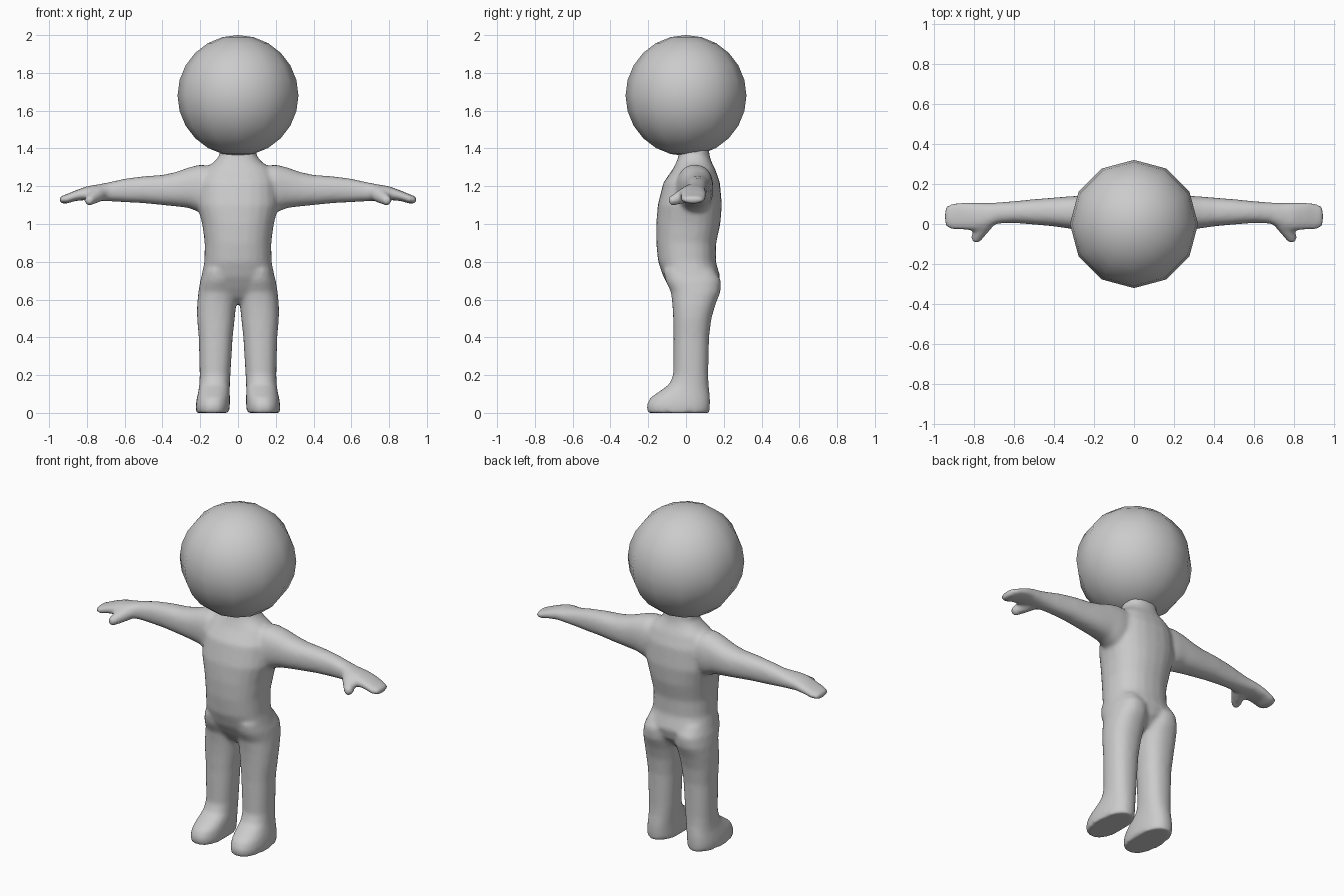
import bpy, bmesh, math
from mathutils import Vector

if "Cube" in bpy.data.objects:
    bpy.data.objects.remove(bpy.data.objects["Cube"])

bm = bmesh.new()
N = 24


def loft(sections, axis, sign=1, power=2.3):
    """Closed skin through rounded sections: (t, a_min, a_max, b_min, b_max)."""
    rings = []
    for t, a0, a1, b0, b1 in sections:
        ring = []
        for i in range(N):
            c, s = math.cos(math.tau * i / N), math.sin(math.tau * i / N)
            a = (a0 + a1) / 2 + (a1 - a0) / 2 * math.copysign(abs(c) ** (2 / power), c)
            b = (b0 + b1) / 2 + (b1 - b0) / 2 * math.copysign(abs(s) ** (2 / power), s)
            p = (a, b, t) if axis == 'z' else (t, a, b)
            ring.append(bm.verts.new((p[0] * sign, p[1], p[2])))
        rings.append(ring)
    for r, q in zip(rings, rings[1:]):
        for i in range(N):
            j = (i + 1) % N
            bm.faces.new((r[i], r[j], q[j], q[i]))
    bm.faces.new(rings[0])
    bm.faces.new(rings[-1])


# Torso and neck: (z, half width, back/front limits)
torso = [(1.42, .095, -.03, .12), (1.36, .10, -.04, .125), (1.33, .125, -.05, .135),
         (1.29, .18, -.07, .155), (1.22, .21, -.12, .18), (1.1, .215, -.15, .19),
         (1.0, .19, -.158, .182), (.9, .176, -.158, .16), (.8, .178, -.148, .158),
         (.72, .195, -.12, .182), (.66, .19, -.085, .165), (.61, .15, -.05, .12),
         (.58, .08, -.01, .07)]
loft([(z, -w, w, y0, y1) for z, w, y0, y1 in torso], 'z')

# Leg with foot: (z, x limits, y limits)
leg = [(.76, .03, .18, -.12, .15), (.7, .01, .2, -.11, .187), (.64, .005, .21, -.08, .183),
       (.57, .01, .217, -.072, .155), (.5, .017, .217, -.068, .135), (.4, .028, .208, -.066, .122),
       (.2, .04, .203, -.068, .118), (.15, .043, .205, -.09, .12), (.115, .043, .21, -.14, .124),
       (.08, .043, .218, -.19, .128), (.04, .043, .224, -.21, .128), (0, .045, .222, -.205, .125)]

# Arm with mitten hand: (x, y limits, z limits)
arm = [(.08, -.05, .14, 1.08, 1.30), (.2, -.05, .145, 1.06, 1.315), (.26, -.035, .142, 1.085, 1.30),
       (.33, -.022, .138, 1.093, 1.275), (.4, -.012, .132, 1.10, 1.26), (.5, -.003, .124, 1.11, 1.253),
       (.6, .005, .114, 1.115, 1.24), (.68, .002, .108, 1.12, 1.222), (.74, -.025, .106, 1.122, 1.21),
       (.8, -.035, .108, 1.127, 1.2), (.86, -.03, .11, 1.122, 1.178), (.91, -.03, .103, 1.107, 1.157),
       (.945, -.01, .085, 1.11, 1.145)]

for s in (1, -1):
    loft(leg, 'z', s)
    loft(arm, 'x', s)
    # Thumb: overlapping balls running forward and down
    for k in range(7):
        f = k / 6
        p = Vector((.745, 0, 1.155)).lerp(Vector((.787, -.068, 1.125)), f)
        ball = bmesh.ops.create_uvsphere(bm, u_segments=12, v_segments=8, radius=.042 - .013 * f)
        bmesh.ops.translate(bm, verts=ball['verts'], vec=(p.x * s, p.y, p.z))

bmesh.ops.recalc_face_normals(bm, faces=bm.faces)
mesh = bpy.data.meshes.new("body")
bm.to_mesh(mesh)
bm.free()
body = bpy.data.objects.new("body", mesh)
bpy.context.collection.objects.link(body)

# Fuse the parts into one soft skin
remesh = body.modifiers.new("fuse", 'REMESH')
remesh.mode = 'VOXEL'
remesh.voxel_size = .011
remesh.use_smooth_shade = True
soft = body.modifiers.new("soften", 'SMOOTH')
soft.factor = .5
soft.iterations = 10

# Head: coarse smooth-shaded ball
bpy.ops.mesh.primitive_uv_sphere_add(segments=12, ring_count=12, radius=.32, location=(0, 0, 1.68))
head = bpy.context.object
head.name = "head"
head.rotation_euler.z = 0
bpy.ops.object.shade_smooth()
